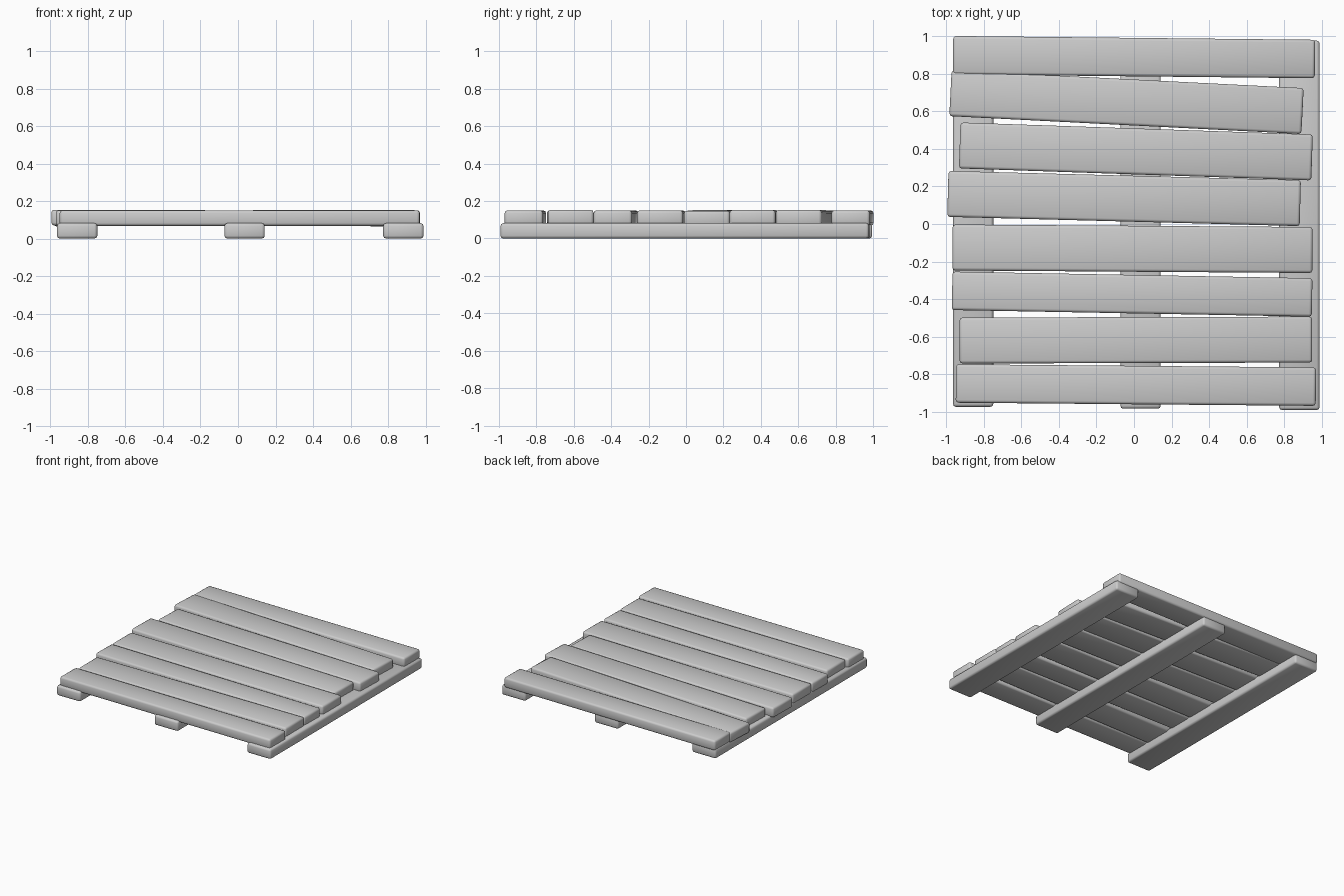
import bpy
from math import radians

if "Cube" in bpy.data.objects:
    bpy.data.objects.remove(bpy.data.objects["Cube"], do_unlink=True)

grey = bpy.data.materials.new("light grey wood")
grey.use_nodes = True
colour = (0.6, 0.6, 0.6, 1)
grey.diffuse_color = colour
grey.node_tree.nodes["Principled BSDF"].inputs["Base Color"].default_value = colour


def board(name, centre, size, turn=0, tip=0):
    """Softly rounded timber, turned about z and tipped along its length."""
    bpy.ops.mesh.primitive_cube_add(size=1, location=centre)
    ob = bpy.context.object
    ob.name = ob.data.name = name
    ob.scale = size
    bpy.ops.object.transform_apply(location=False, rotation=False, scale=True)
    ob.rotation_euler = (0, radians(tip), radians(turn))
    bevel = ob.modifiers.new("rounded edges", "BEVEL")
    bevel.width = 0.015
    bevel.segments = 2
    ob.data.materials.append(grey)
    bpy.ops.object.shade_smooth()
    return ob


# Three runners on the ground
for side, x, y in (("right", -0.858, 0.01), ("middle", 0.035, 0.0), ("left", 0.882, -0.007)):
    board(side + "_runner", (x, y, 0.041), (0.215, 1.97, 0.082))

# Slats from back to front: x, y, width, length, turn, tip
slats = (
    (0.0, 0.89, 0.205, 1.93, -0.6, 0),
    (-0.04, 0.65, 0.245, 1.88, -2.9, -0.15),
    (0.01, 0.387, 0.245, 1.88, -1.95, -0.1),
    (-0.053, 0.136, 0.245, 1.88, -1.5, 0.15),
    (-0.008, -0.132, 0.245, 1.92, -0.4, 0),
    (-0.01, -0.374, 0.205, 1.92, -1.05, 0),
    (0.01, -0.619, 0.245, 1.88, 0.15, -0.15),
    (0.01, -0.859, 0.205, 1.92, -0.5, 0),
)
for i, (x, y, width, length, turn, tip) in enumerate(slats, 1):
    board(f"slat_{i}", (x, y, 0.109), (length, width, 0.083), turn, tip)
